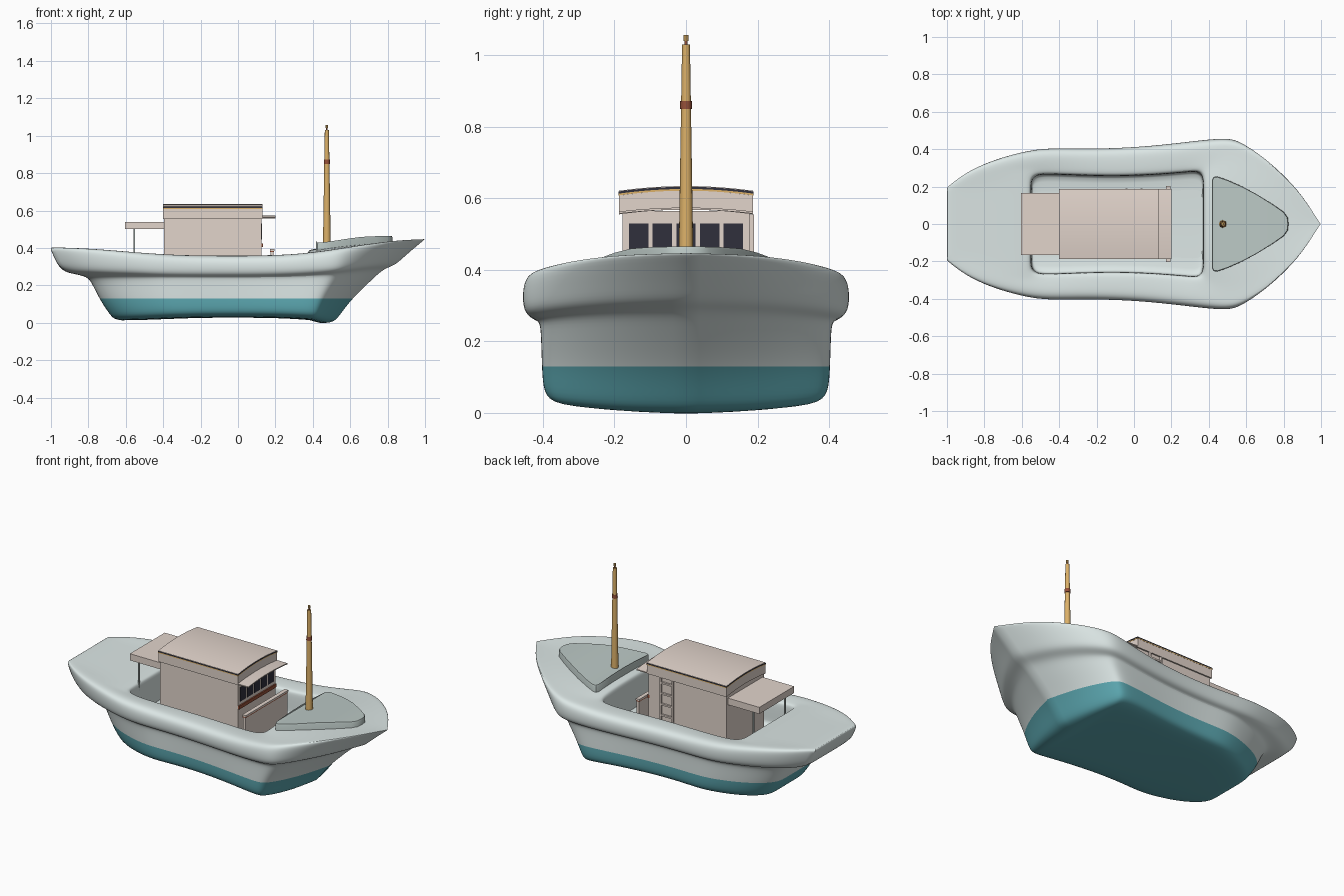
import bpy, bmesh, math
from mathutils import Matrix

if "Cube" in bpy.data.objects:
    bpy.data.objects.remove(bpy.data.objects["Cube"])


def mat(name, r, g, b):
    m = bpy.data.materials.new(name)
    m.diffuse_color = (r, g, b, 1)
    m.use_nodes = True
    m.node_tree.nodes["Principled BSDF"].inputs["Base Color"].default_value = m.diffuse_color
    return m


PALE = mat("pale_grey", .72, .80, .79)
TEAL = mat("teal", .11, .40, .45)
DECK = mat("deck_grey", .50, .58, .56)
CREAM = mat("cream", .76, .66, .60)
WOOD = mat("wood", .72, .44, .14)
RED = mat("red_brown", .30, .08, .04)
DARK = mat("dark_glass", .03, .03, .045)


def finish(bm, name, mats, angle=None):
    bmesh.ops.recalc_face_normals(bm, faces=bm.faces)
    me = bpy.data.meshes.new(name)
    bm.to_mesh(me)
    bm.free()
    for m in mats:
        me.materials.append(m)
    ob = bpy.data.objects.new(name, me)
    bpy.context.collection.objects.link(ob)
    if angle:
        bpy.ops.object.select_all(action='DESELECT')
        ob.select_set(True)
        bpy.context.view_layer.objects.active = ob
        bpy.ops.object.shade_smooth_by_angle(angle=math.radians(angle))
    return ob


def box(name, x, y, z, m):
    bm = bmesh.new()
    bmesh.ops.create_cube(bm, size=1)
    for v in bm.verts:
        v.co = [a[0] + (c + .5) * (a[1] - a[0]) for c, a in zip(v.co, (x, y, z))]
    return finish(bm, name, [m])


def rod(name, x, y, z0, z1, r0, r1, m, n=16):
    bm = bmesh.new()
    bmesh.ops.create_cone(bm, cap_ends=True, segments=n, radius1=r0, radius2=r1, depth=z1 - z0,
                          matrix=Matrix.Translation((x, y, (z0 + z1) / 2)))
    return finish(bm, name, [m], 40)


def arched(name, x0, x1, w, z0, z1, rise, m):
    """Slab cambered across y, running along x."""
    ys = [w * (i / 6 - 1) for i in range(13)]
    prof = [(y, z1 + rise * (1 - (y / w) ** 2)) for y in ys]
    prof += [(y, z0 + rise * (1 - (y / w) ** 2)) for y in reversed(ys)]
    bm = bmesh.new()
    a, b = ([bm.verts.new((x, y, z)) for y, z in prof] for x in (x0, x1))
    bm.faces.new(a)
    bm.faces.new(b)
    for i in range(len(a)):
        bm.faces.new((a[i - 1], a[i], b[i], b[i - 1]))
    return finish(bm, name, [m], 30)


def ring(bm, half):
    """Closed loop from a half outline whose ends lie on the centre line."""
    pts = half + [(x, -y, z) for x, y, z in half[-2:0:-1]]
    return [bm.verts.new(p) for p in pts]


def cap(bm, r):
    """Close a mirrored loop with cross strips."""
    n, h = len(r), len(r) // 2
    for i in range(h):
        f = [r[i], r[i + 1], r[(n - i - 1) % n], r[(n - i) % n]]
        bm.faces.new(list(dict.fromkeys(f)))


def smooth(t):
    t = max(0, min(1, t))
    return t * t * (3 - 2 * t)


# Hull: rail outline (x, y) matched with well opening (x, y)
PLAN = [(-1, 0, -.55, 0), (-1, .1, -.55, .1), (-1, .2, -.55, .2), (-.9, .28, -.547, .235),
        (-.78, .335, -.53, .256), (-.65, .375, -.5, .265), (-.5, .407, -.44, .266),
        (-.3, .402, -.3, .26), (-.1, .404, -.1, .255), (.1, .417, .1, .262), (.3, .44, .25, .274),
        (.45, .457, .31, .28), (.53, .455, .345, .278), (.6, .428, .363, .262),
        (.7, .363, .37, .23), (.8, .275, .37, .17), (.9, .165, .37, .1), (1, 0, .37, 0)]
# Levels: stern x, shoulder x, stem x, width, z, stern lift, bow lift
LEVELS = [(.62, .38, .46, .5, .027, -.014, -.030), (.665, .40, .515, .81, .033, -.014, -.028),
          (.69, .41, .545, .875, .062, -.01, -.02), (.74, .43, .605, .885, .125, 0, 0),
          (.785, .48, .72, .89, .222, 0, .012), (.81, .49, .765, .90, .246, 0, .03),
          (.87, .51, .80, .94, .250, .01, .045), (.94, .52, .845, .99, .264, .01, .048),
          (.975, .52, .89, 1.005, .30, .03, .055), (1.0, .52, .98, .995, .333, .055, .098),
          (1.005, .52, 1.008, .955, .352, .052, .10), (.96, .51, .97, .88, .360, .042, .08)]


def lift(u, z, ds, db):
    return z + ds * smooth((-u - .2) / .8) + db * smooth((u - .15) / .85)


def level(st, sh, stem, w, z, ds, db):
    out = []
    for u, y, _, _ in PLAN:
        if u > .52:
            x = sh + (u - .52) / .48 * (stem - sh)
        else:
            x = u * (sh / .52 if u > 0 else st)
        out.append((x, y * w, lift(u, z, ds, db)))
    return out


def well(grow, z, ds, db):
    return [(-.09 + (x + .09) * (1 + grow), y * (1 + 1.7 * grow), lift(u, z, ds, db))
            for u, _, x, y in PLAN]


loops = [level(*l) for l in LEVELS]
loops += [well(.07, .358, .022, .040), well(.015, .352, .02, .036), well(0, .335, .02, .03),
          well(-.005, .22, 0, 0), well(-.01, .2, 0, 0)]
bm = bmesh.new()
crease = bm.edges.layers.float.new('crease_edge')
rings = [ring(bm, l) for l in loops]
stem_i = len(PLAN) - 1
for k, (a, b) in enumerate(zip(rings, rings[1:])):
    for i in range(len(a)):
        f = bm.faces.new((a[i - 1], a[i], b[i], b[i - 1]))
        f.material_index = 1 if k < 3 else 0
    if k < 11:
        bm.edges.get((a[stem_i], b[stem_i]))[crease] = 1
    if 6 < k < 11:
        for i in (2, len(a) - 2):
            bm.edges.get((a[i], b[i]))[crease] = .8
cap(bm, rings[0])
cap(bm, rings[-1])
bm.faces.ensure_lookup_table()
for f in bm.faces:
    if max(v.co.z for v in f.verts) < .1:
        f.material_index = 1
hull = finish(bm, "hull", [PALE, TEAL], 60)
sub = hull.modifiers.new("smooth", 'SUBSURF')
sub.levels = sub.render_levels = 2

# Raised foredeck hatch
H = [(.417, 0), (.417, .12), (.417, .235), (.425, .252), (.445, .254), (.5, .235), (.58, .2),
     (.66, .157), (.74, .107), (.8, .065), (.822, .035), (.826, 0)]


def hatch_loop(k, dz):
    return [(.58 + (x - .58) * k, y * k,
             .428 + .025 * smooth((x - .4) / .3) + .012 * (1 - (y / .25) ** 2) + dz) for x, y in H]


bm = bmesh.new()
hr = [ring(bm, hatch_loop(k, dz)) for k, dz in ((1, -.09), (1, -.008), (.985, 0))]
for a, b in zip(hr, hr[1:]):
    for i in range(len(a)):
        bm.faces.new((a[i - 1], a[i], b[i], b[i - 1]))
cap(bm, hr[0])
cap(bm, hr[-1])
finish(bm, "foredeck_hatch", [DECK], 35)

# Mast
rod("mast", .475, 0, .40, 1.03, .021, .011, WOOD)
rod("mast_band", .475, 0, .85, .872, .0165, .0162, RED)
rod("mast_neck", .475, 0, 1.03, 1.042, .004, .004, RED)
rod("mast_knob", .475, 0, 1.04, 1.056, .007, .007, WOOD, 8)

# Cabin with layered arched roof
box("cabin_walls", (-.395, .125), (-.177, .177), (.2, .565), CREAM)
arched("roof_fascia", -.4, .13, .187, .555, .608, .013, CREAM)
arched("roof_trim", -.401, .131, .188, .608, .613, .013, WOOD)
arched("roof_edge", -.402, .132, .188, .613, .619, .013, DARK)
arched("roof_top", -.401, .131, .187, .617, .621, .013, CREAM)
arched("front_visor", .125, .2, .187, .557, .563, .011, CREAM)

# Front windows and sill strips
for i in range(5):
    y = (i - 2) * .066
    box("window", (.12, .128), (y - .027, y + .027), (.445, .53), DARK)
box("window_sill", (.12, .133), (-.177, .177), (.405, .425), RED)

# Low panel ahead of the cabin
box("front_panel", (.174, .19), (-.2, .2), (.2, .384), CREAM)
box("front_panel_trim", (.172, .192), (-.201, .201), (.378, .384), RED)
box("front_panel_cap", (.17, .194), (-.202, .202), (.384, .394), CREAM)

# Rear canopy on posts
box("rear_canopy", (-.605, -.395), (-.166, .166), (.5, .54), CREAM)
for y in (-.15, .15):
    rod("canopy_post", -.555, y, .2, .505, .005, .005, DECK, 10)

# Ladder on the back side wall
for x in (-.04, .04):
    box("ladder_rail", (x - .005, x + .005), (.175, .19), (.22, .555), CREAM)
for i in range(5):
    z = .26 + i * .065
    box("ladder_rung", (-.04, .04), (.176, .188), (z, z + .01), CREAM)
